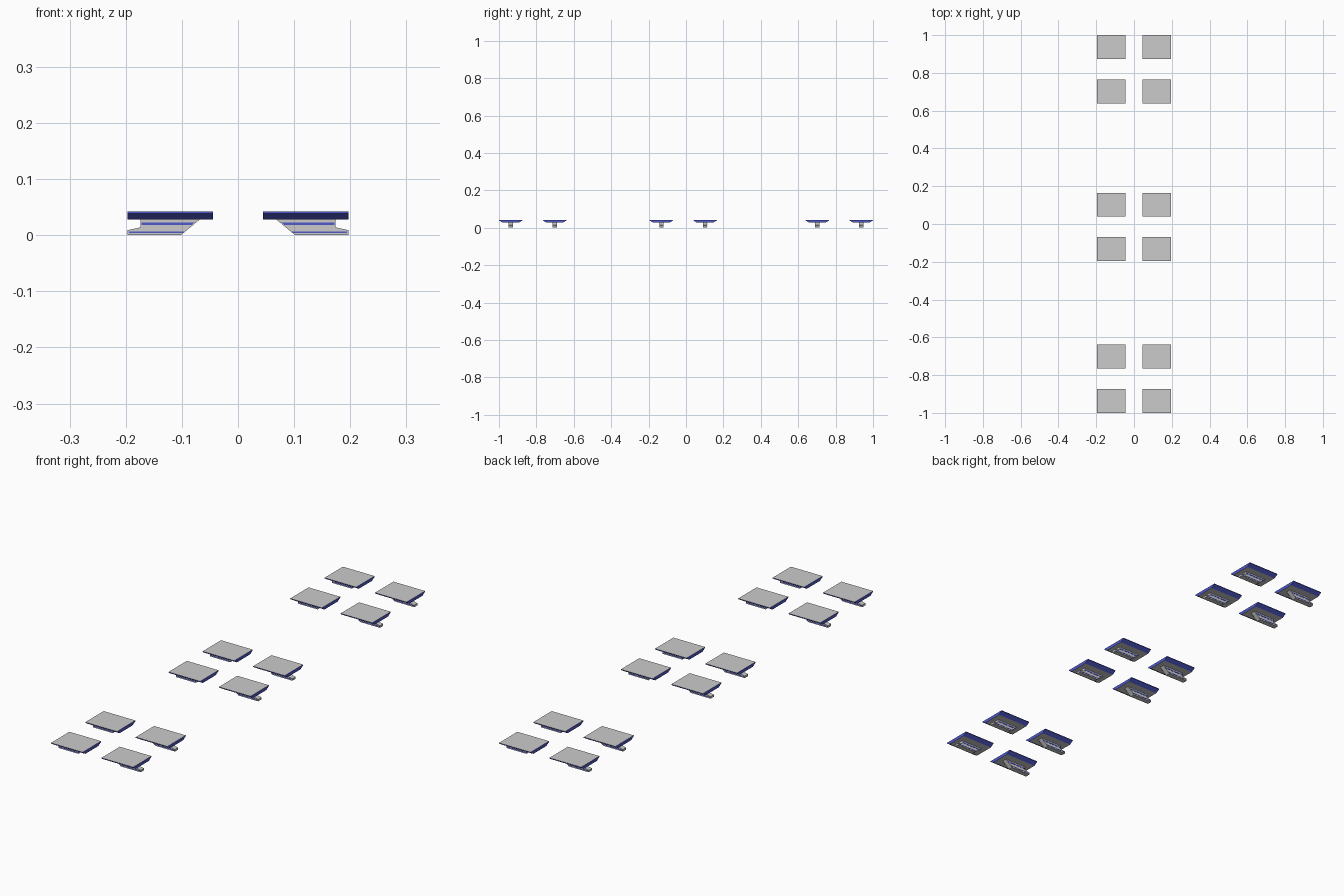
import bpy, bmesh

if "Cube" in bpy.data.objects:
    bpy.data.objects.remove(bpy.data.objects["Cube"])

blue = bpy.data.materials.new("blue_trim")
blue.diffuse_color = (0.08, 0.1, 0.6, 1)
blue.use_nodes = True
blue.node_tree.nodes["Principled BSDF"].inputs["Base Color"].default_value = blue.diffuse_color
grey = bpy.data.materials.new("grey_body")
grey.diffuse_color = (0.6, 0.6, 0.6, 1)
grey.use_nodes = True
grey.node_tree.nodes["Principled BSDF"].inputs["Base Color"].default_value = grey.diffuse_color


def make_mesh(name, loop_a, loop_b, blue_test):
    """Closed solid joining two matching outlines."""
    bm = bmesh.new()
    a = [bm.verts.new(p) for p in loop_a]
    b = [bm.verts.new(p) for p in loop_b]
    bm.faces.new(a)
    bm.faces.new(b[::-1])
    n = len(a)
    for i in range(n):
        j = (i + 1) % n
        bm.faces.new((a[i], b[i], b[j], a[j]))
    bmesh.ops.recalc_face_normals(bm, faces=bm.faces[:])
    bm.normal_update()
    for f in bm.faces:
        f.material_index = 1 if blue_test(f.normal) else 0
    me = bpy.data.meshes.new(name)
    bm.to_mesh(me)
    bm.free()
    me.materials.append(grey)
    me.materials.append(blue)
    return me


def plate_mesh(side):
    # top plate, undercut along its front and back edges
    section = [(-0.063, 0.042), (0.063, 0.042), (0.063, 0.039),
               (0.045, 0.028), (-0.045, 0.028), (-0.063, 0.039)]
    return make_mesh("plate",
                     [(side * 0.045, y, z) for y, z in section],
                     [(side * 0.197, y, z) for y, z in section],
                     lambda n: abs(n.z) < 0.95)


def slab_mesh(name, side, profile, half, is_blue=False):
    return make_mesh(name,
                     [(side * x, -half, z) for x, z in profile],
                     [(side * x, half, z) for x, z in profile],
                     lambda n: is_blue)


# side outlines of the bracket and its trim strips
BRACKET = [(0.102, 0), (0.197, 0), (0.197, 0.009), (0.174, 0.014),
           (0.174, 0.029), (0.067, 0.029)]
UPPER_STRIP = [(0.083, 0.018), (0.172, 0.018), (0.172, 0.023), (0.077, 0.023)]
LOWER_STRIP = [(0.098, 0.004), (0.194, 0.004), (0.194, 0.007), (0.095, 0.007)]

ROWS = (-0.937, -0.702, -0.132, 0.102, 0.702, 0.937)

for side, label in ((-1, "left"), (1, "right")):
    parts = {
        "plate": plate_mesh(side),
        "bracket": slab_mesh("bracket", side, BRACKET, 0.011),
        "upper_strip": slab_mesh("upper_strip", side, UPPER_STRIP, 0.012, True),
        "lower_strip": slab_mesh("lower_strip", side, LOWER_STRIP, 0.012, True),
    }
    for i, y in enumerate(ROWS):
        for name, me in parts.items():
            ob = bpy.data.objects.new(f"{label}_{name}_{i + 1}", me)
            ob.location.y = y
            bpy.context.collection.objects.link(ob)
